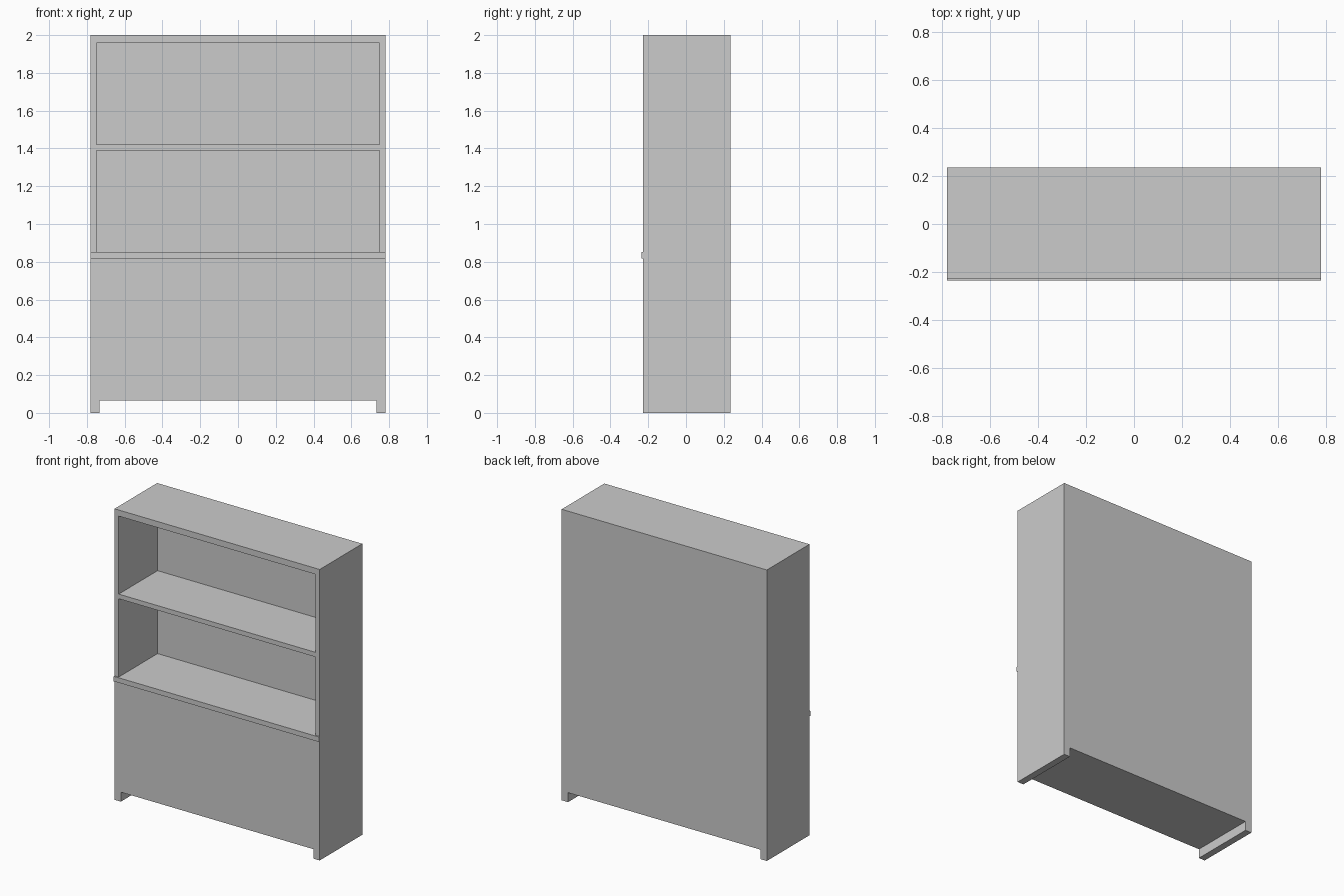
import bpy

if "Cube" in bpy.data.objects:
    bpy.data.objects.remove(bpy.data.objects["Cube"])


def box(name, x0, x1, y0, y1, z0, z1):
    bpy.ops.mesh.primitive_cube_add(size=1, location=((x0 + x1) / 2, (y0 + y1) / 2, (z0 + z1) / 2))
    ob = bpy.context.object
    ob.name = name
    ob.scale = (x1 - x0, y1 - y0, z1 - z0)
    bpy.ops.object.transform_apply(location=False, rotation=False, scale=True)
    return ob


def cut(target, cutter):
    cutter.hide_render = True
    mod = target.modifiers.new(cutter.name, 'BOOLEAN')
    mod.operation = 'DIFFERENCE'
    mod.solver = 'EXACT'
    mod.object = cutter
    bpy.context.view_layer.objects.active = target
    bpy.ops.object.modifier_apply(modifier=mod.name)
    bpy.data.objects.remove(cutter, do_unlink=True)


HALF_W, FRONT, BACK, TOP = 0.78, -0.227, 0.236, 2.0
INNER_W, PANEL_Y = 0.748, 0.195

# One-piece cabinet body
body = box("cabinet_body", -HALF_W, HALF_W, FRONT, BACK, 0, TOP)

# Two open shelf compartments with a closed back panel
for z0, z1 in ((0.852, 1.39), (1.422, 1.958)):
    cut(body, box("compartment_cutter", -INNER_W, INNER_W, FRONT - 0.1, PANEL_Y, z0, z1))

# Gap under the base, leaving a full-depth foot at each end
cut(body, box("foot_gap_cutter", -0.732, 0.732, FRONT - 0.1, BACK + 0.1, -0.1, 0.065))

# Thin ledge across the front, level with the lower compartment floor
box("front_ledge", -HALF_W, HALF_W, -0.236, FRONT, 0.818, 0.852)
